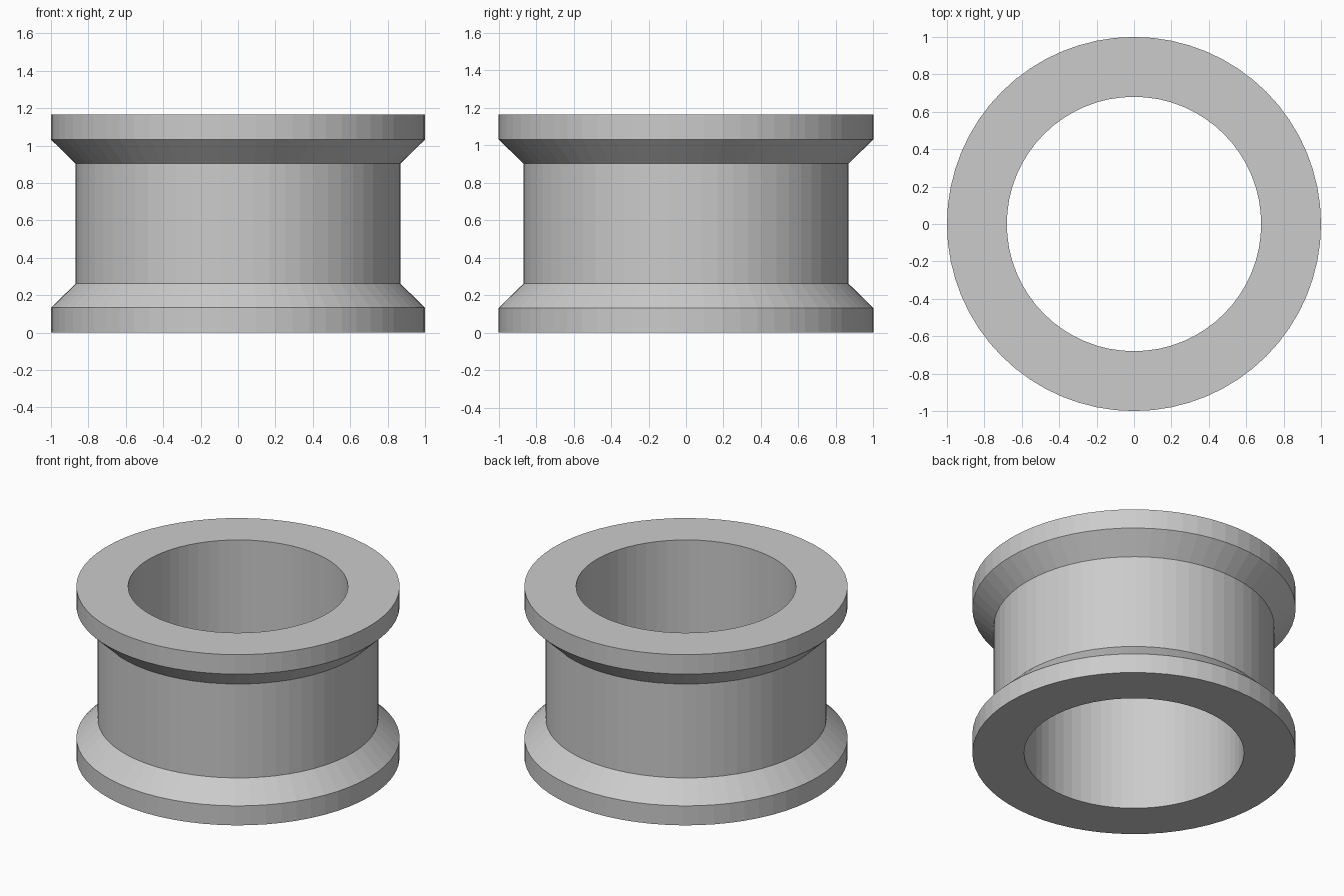
import bpy, bmesh, math
from mathutils import Matrix, Vector

cube = bpy.data.objects.get("Cube")
if cube:
    bpy.data.objects.remove(cube, do_unlink=True)

SIDES = 64
HEIGHT = 1.165

# Plain grey metal
grey = bpy.data.materials.new("plain_grey")
grey.use_nodes = True
colour = (0.6, 0.6, 0.6, 1)
grey.diffuse_color = colour
grey.node_tree.nodes["Principled BSDF"].inputs["Base Color"].default_value = colour

# Half profile (radius, z), mirrored about mid height: bore, rim, bevel, waist
lower = [(0.68, 0), (1, 0), (1, 0.133), (0.868, 0.262)]
profile = lower + [(r, HEIGHT - z) for r, z in reversed(lower)]

# Flanged ring: the closed profile turned around the z axis
bm = bmesh.new()
rings = []
for i in range(SIDES):
    turn = Matrix.Rotation(2 * math.pi * i / SIDES, 3, "Z")
    rings.append([bm.verts.new(turn @ Vector((r, 0, z))) for r, z in profile])
for i, ring in enumerate(rings):
    following = rings[(i + 1) % SIDES]
    for j in range(len(profile)):
        k = (j + 1) % len(profile)
        bm.faces.new((ring[j], following[j], following[k], ring[k]))
bmesh.ops.recalc_face_normals(bm, faces=bm.faces)

mesh = bpy.data.meshes.new("flanged_ring")
bm.to_mesh(mesh)
bm.free()
mesh.materials.append(grey)
bpy.context.collection.objects.link(bpy.data.objects.new("flanged_ring", mesh))
